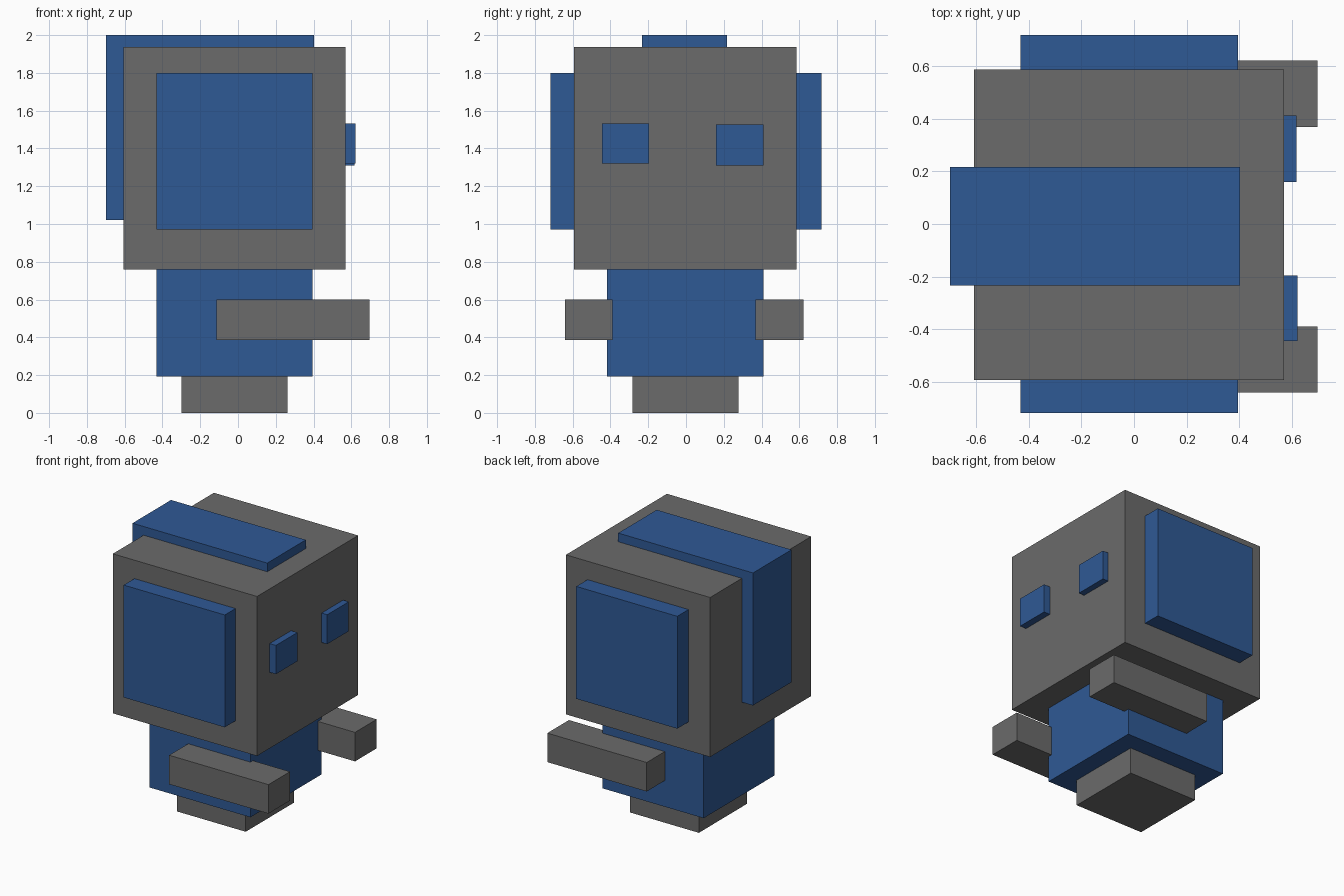
import bpy

if "Cube" in bpy.data.objects:
    bpy.data.objects.remove(bpy.data.objects["Cube"])


def material(name, color):
    mat = bpy.data.materials.new(name)
    mat.diffuse_color = color
    mat.use_nodes = True
    mat.node_tree.nodes["Principled BSDF"].inputs["Base Color"].default_value = mat.diffuse_color
    return mat


blue = material("blue", (0.028, 0.1, 0.3, 1))
grey = material("dark_grey", (0.147, 0.147, 0.147, 1))


def box(name, x, y, z, mat=grey):
    """Axis-aligned box from (min, max) ranges."""
    bpy.ops.mesh.primitive_cube_add(size=1, location=[sum(r) / 2 for r in (x, y, z)])
    ob = bpy.context.object
    ob.name = name
    ob.scale = [r[1] - r[0] for r in (x, y, z)]
    bpy.ops.object.transform_apply(location=False, rotation=False, scale=True)
    ob.data.materials.append(mat)
    return ob


# Foot block, body and head stacked upward
box("base", (-0.30, 0.262), (-0.284, 0.278), (0, 0.193))
box("body", (-0.431, 0.394), (-0.418, 0.41), (0.193, 0.759), blue)
box("head", (-0.607, 0.57), (-0.592, 0.586), (0.759, 1.936))

# Crest running over the top and down the rear of the head
box("crest", (-0.698, 0.402), (-0.233, 0.216), (1.022, 2.0), blue)

# Ear pads on both sides of the head
for side, y in (("left", (0.55, 0.717)), ("right", (-0.717, -0.55))):
    box(f"ear_pad_{side}", (-0.431, 0.394), y, (0.971, 1.8), blue)

# Arms reaching forward past the face
for side, y in (("left", (0.369, 0.621)), ("right", (-0.64, -0.389))):
    box(f"arm_{side}", (-0.114, 0.697), y, (0.386, 0.6))

# Eyes on the face
box("eye_left", (0.54, 0.616), (0.16, 0.411), (1.309, 1.526), blue)
box("eye_right", (0.54, 0.621), (-0.445, -0.195), (1.32, 1.532), blue)
